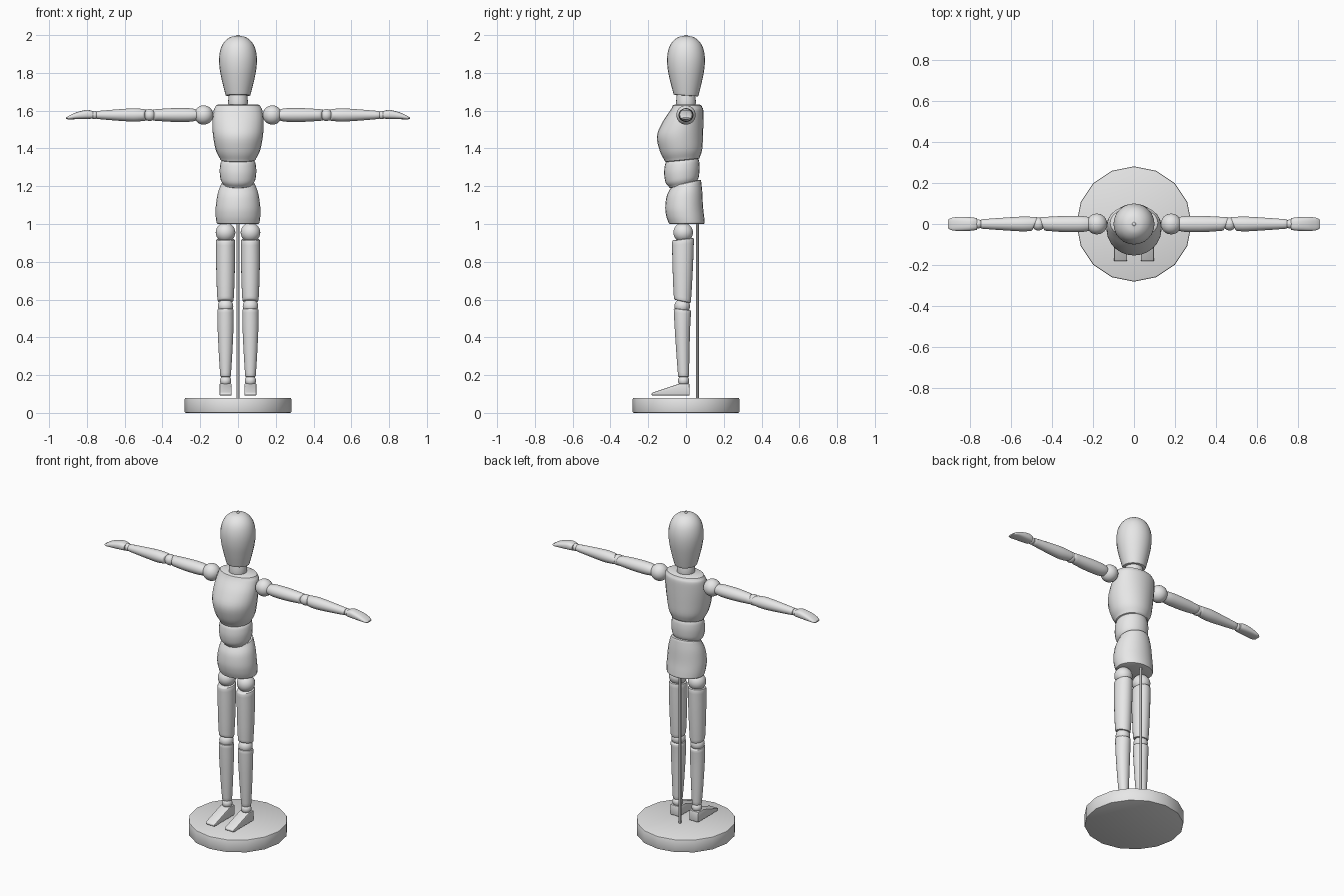
import bpy, bmesh, math
from mathutils import Vector

if "Cube" in bpy.data.objects:
    bpy.data.objects.remove(bpy.data.objects["Cube"], do_unlink=True)

GREY = (0.8, 0.8, 0.8, 1)
mat = bpy.data.materials.new("plain_grey")
mat.use_nodes = True
mat.diffuse_color = GREY
mat.node_tree.nodes["Principled BSDF"].inputs["Base Color"].default_value = GREY


def finish(bm, name, angle=40):
    bmesh.ops.recalc_face_normals(bm, faces=bm.faces)
    mesh = bpy.data.meshes.new(name)
    bm.to_mesh(mesh)
    bm.free()
    mesh.materials.append(mat)
    ob = bpy.data.objects.new(name, mesh)
    bpy.context.collection.objects.link(ob)
    bpy.ops.object.select_all(action='DESELECT')
    ob.select_set(True)
    bpy.context.view_layer.objects.active = ob
    bpy.ops.object.shade_smooth_by_angle(angle=math.radians(angle))
    return ob


def spline(a, b, c, d, t):
    return 0.5 * (2*b + (c - a)*t + (2*a - 5*b + 4*c - d)*t*t + (3*b - a - 3*c + d)*t**3)


def loft(name, secs, place, rim=0.008, power=2, sides=24, steps=4):
    """Smooth solid through sections (t, centre_v, radius_u, radius_v, slope_v)."""
    s = [Vector(tuple(q) + (0,) * (5 - len(q))) for q in secs]
    ends = []
    for i, sign in ((0, 1), (-1, -1)):
        cap = []
        for along, shrink in ((0, 1), (0.3, 0.3)):
            ring = s[i].copy()
            ring[0] += sign * along * rim
            ring[2] -= shrink * rim
            ring[3] -= shrink * rim
            cap.append(ring)
        ends.append(cap)
        s[i][0] += sign * rim
    p = [s[0]] + s + [s[-1]]
    rows = [spline(*p[i:i + 4], k / steps) for i in range(len(s) - 1) for k in range(steps)]
    rows = ends[0] + rows + [s[-1]] + ends[1][::-1]
    bm = bmesh.new()
    rings = []
    for t, cv, ru, rv, slope in rows:
        ring = []
        for k in range(sides):
            a = 2 * math.pi * k / sides
            c, n = math.cos(a), math.sin(a)
            u = ru * math.copysign(abs(c) ** (2 / power), c)
            v = rv * math.copysign(abs(n) ** (2 / power), n)
            ring.append(bm.verts.new(place(u, cv + v, t + slope * v)))
        rings.append(ring)
    for r, q in zip(rings, rings[1:]):
        for k in range(sides):
            j = (k + 1) % sides
            bm.faces.new((r[k], r[j], q[j], q[k]))
    bm.faces.new(rings[0])
    bm.faces.new(rings[-1])
    return finish(bm, name)


def ball(name, centre, radius, stretch=(1, 1, 1)):
    bm = bmesh.new()
    bmesh.ops.create_uvsphere(bm, u_segments=24, v_segments=14, radius=radius)
    for v in bm.verts:
        v.co = Vector(a * b for a, b in zip(v.co, stretch)) + Vector(centre)
    return finish(bm, name)


def cylinder(name, x, y, z0, z1, radius, sides, bevel=0):
    bm = bmesh.new()
    bmesh.ops.create_cone(bm, cap_ends=True, segments=sides, radius1=radius,
                          radius2=radius, depth=z1 - z0)
    bmesh.ops.translate(bm, verts=bm.verts, vec=(x, y, (z0 + z1) / 2))
    if bevel:
        rims = [e for e in bm.edges if abs(e.verts[0].co.z - e.verts[1].co.z) < 1e-5]
        bmesh.ops.bevel(bm, geom=rims, offset=bevel, segments=2, profile=0.5, affect='EDGES')
    return finish(bm, name, 30)


def upright(u, v, t):
    return (u, v, t)


# Stand
cylinder("stand_base", 0, 0, 0, 0.08, 0.282, 16, 0.006)
cylinder("stand_rod", 0, 0.06, 0.075, 1.03, 0.008, 12)

# Head and neck
loft("head", [(1.68, 0, 0.066, 0.066, -0.07), (1.75, 0, 0.083, 0.083, -0.03),
              (1.82, 0, 0.097, 0.097), (1.88, 0, 0.1, 0.1), (1.93, 0, 0.091, 0.091),
              (1.965, 0, 0.072, 0.072), (1.988, 0, 0.043, 0.043),
              (2.0, 0, 0.01, 0.01)], upright, 0.004)
loft("neck", [(1.61, 0, 0.05, 0.05), (1.65, 0, 0.052, 0.052),
              (1.7, 0, 0.048, 0.048)], upright)

# Torso
loft("chest", [(1.335, -0.02, 0.097, 0.095, 0.1), (1.39, -0.026, 0.117, 0.112, 0.05),
               (1.465, -0.032, 0.132, 0.122), (1.54, -0.016, 0.135, 0.108),
               (1.6, 0.004, 0.129, 0.088), (1.632, 0.006, 0.121, 0.08)], upright, 0.014)
loft("waist", [(1.205, -0.015, 0.08, 0.075, 0.22), (1.235, -0.02, 0.092, 0.088, 0.18),
               (1.28, -0.022, 0.097, 0.094, 0.14), (1.32, -0.021, 0.093, 0.091, 0.1),
               (1.345, -0.02, 0.085, 0.085, 0.1)], upright)
loft("hips", [(1.0, 0.003, 0.114, 0.096), (1.04, -0.004, 0.118, 0.1),
              (1.09, -0.01, 0.118, 0.1, 0.03), (1.16, -0.008, 0.108, 0.094, 0.12),
              (1.218, 0, 0.09, 0.08, 0.22)], upright)

for side, s in (("left", 1), ("right", -1)):
    # Arm, built outwards along x
    def arm(u, v, t):
        return (s * t, v, 1.577 + u)

    def palm(u, v, t):
        return (s * t, u, v)

    ball(side + "_shoulder", (s * 0.182, 0, 1.577), 0.051)
    loft(side + "_upper_arm", [(0.215, 0, 0.03, 0.034), (0.26, 0, 0.036, 0.039),
                               (0.35, 0, 0.036, 0.039), (0.452, 0, 0.03, 0.033, 0.4)], arm)
    ball(side + "_elbow", (s * 0.468, 0, 1.577), 0.032)
    loft(side + "_forearm", [(0.485, 0, 0.03, 0.034, -0.4), (0.55, 0, 0.035, 0.036),
                             (0.65, 0, 0.029, 0.03), (0.75, 0, 0.021, 0.023)], arm, 0.005)
    ball(side + "_wrist", (s * 0.762, 0, 1.577), 0.022)
    loft(side + "_hand", [(0.768, 1.578, 0.029, 0.02), (0.8, 1.58, 0.033, 0.024),
                          (0.85, 1.574, 0.034, 0.019), (0.89, 1.565, 0.031, 0.011),
                          (0.91, 1.56, 0.022, 0.005)], palm, 0.003, 2.6)

    # Leg
    def leg(u, v, t):
        return (s * 0.066 + u, v, t)

    ball(side + "_hip_joint", (s * 0.066, -0.015, 0.955), 0.052)
    loft(side + "_thigh", [(0.59, -0.019, 0.043, 0.045, -0.22), (0.68, -0.018, 0.047, 0.05),
                           (0.8, -0.017, 0.05, 0.055), (0.92, -0.016, 0.05, 0.058, 0.12)], leg)
    ball(side + "_knee", (s * 0.066, -0.02, 0.565), 0.041)
    loft(side + "_shin", [(0.19, -0.013, 0.028, 0.029), (0.3, -0.016, 0.035, 0.034),
                          (0.45, -0.019, 0.042, 0.041),
                          (0.548, -0.019, 0.043, 0.046, -0.12)], leg, 0.006)
    ball(side + "_ankle", (s * 0.066, -0.013, 0.17), 0.03)

    # Wedge-shaped foot
    bm = bmesh.new()
    outline = [(0.02, 0.092), (-0.182, 0.092), (-0.182, 0.106),
               (-0.08, 0.14), (-0.035, 0.155), (0.018, 0.155)]
    face = bm.faces.new([bm.verts.new((s * 0.066 - 0.032, y, z)) for y, z in outline])
    out = bmesh.ops.extrude_face_region(bm, geom=[face])
    moved = [g for g in out["geom"] if isinstance(g, bmesh.types.BMVert)]
    bmesh.ops.translate(bm, verts=moved, vec=(0.064, 0, 0))
    bmesh.ops.recalc_face_normals(bm, faces=bm.faces)
    bmesh.ops.bevel(bm, geom=bm.edges[:], offset=0.005, segments=2, profile=0.5, affect='EDGES')
    finish(bm, side + "_foot")
